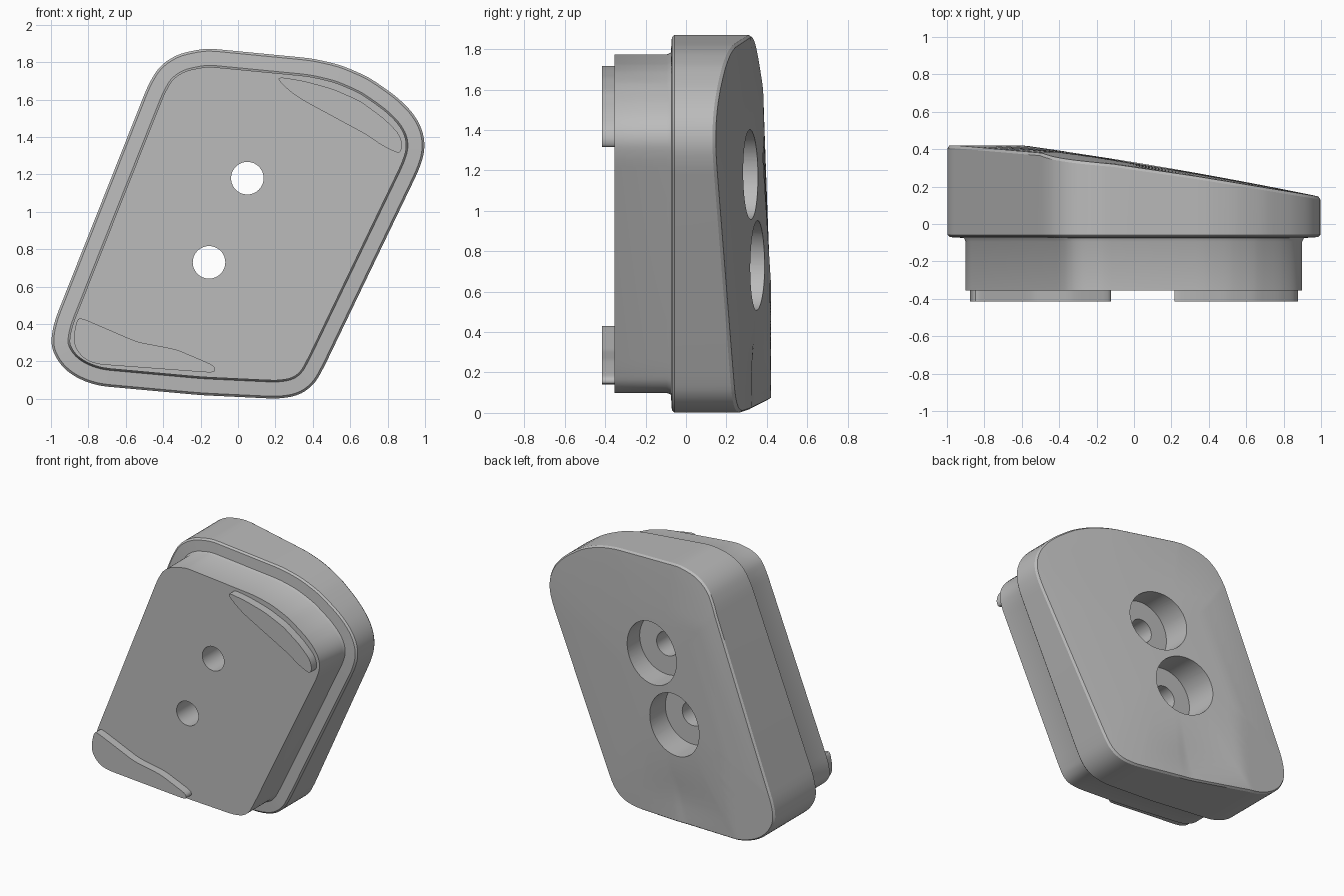
import bpy, bmesh, math
from mathutils import Vector

cube = bpy.data.objects.get("Cube")
if cube:
    bpy.data.objects.remove(cube, do_unlink=True)

grey = bpy.data.materials.new("plain grey")
grey.use_nodes = True
grey.diffuse_color = (0.5, 0.5, 0.5, 1)
grey.node_tree.nodes["Principled BSDF"].inputs["Base Color"].default_value = (0.5, 0.5, 0.5, 1)

# Slanted outline and the two locating tabs, as (x, z), clockwise
OUTLINE = [(-1, .32), (-.98, .42), (-.48, 1.68), (-.42, 1.78), (-.32, 1.845), (-.17, 1.875),
           (.4, 1.82), (.55, 1.785), (.7, 1.72), (.85, 1.615), (.94, 1.525), (.99, 1.43),
           (1, 1.33), (.97, 1.23), (.46, .17), (.41, .08), (.33, .02), (.22, 0),
           (-.2, .02), (-.75, .07), (-.86, .11), (-.94, .17), (-.99, .25)]
UPPER_TAB = [(.21, 1.71), (.23, 1.72), (.35, 1.7), (.5, 1.66), (.65, 1.595), (.78, 1.5),
             (.86, 1.42), (.88, 1.36), (.87, 1.32), (.85, 1.315), (.76, 1.36), (.7, 1.405),
             (.34, 1.6), (.27, 1.65)]
LOWER_TAB = [(-.88, .33), (-.86, .43), (-.83, .43), (-.54, .305), (-.33, .265), (-.13, .18),
             (-.12, .15), (-.14, .14), (-.75, .185), (-.82, .21), (-.87, .27)]
HOLES = [(.05, 1.18), (-.155, .73)]
CENTRE = Vector((0, .94))


def soften(points, cut=.03, rounds=2):
    """Trim every corner by a short length."""
    pts = [Vector(p) for p in points]
    for _ in range(rounds):
        out = []
        for i, p in enumerate(pts):
            for q in (pts[i - 1], pts[(i + 1) % len(pts)]):
                d = q - p
                out.append(p + d.normalized() * min(cut, d.length * .25))
        pts = out
    return pts


def inset(pts, amount):
    """Move a clockwise outline inwards."""
    out = []
    for i, p in enumerate(pts):
        t = (pts[(i + 1) % len(pts)] - pts[i - 1]).normalized()
        out.append(p + Vector((t.y, -t.x)) * amount)
    return out


def loft(name, rings, apex=None):
    """Join rings of 3D points; close with a cap or with a fan to the apex."""
    bm = bmesh.new()
    loops = [[bm.verts.new(p) for p in ring] for ring in rings]
    n = len(loops[0])
    for a, b in zip(loops, loops[1:]):
        for i in range(n):
            bm.faces.new((a[i], a[(i + 1) % n], b[(i + 1) % n], b[i]))
    bm.faces.new(loops[0])
    if apex:
        tip = bm.verts.new(apex)
        for i in range(n):
            bm.faces.new((loops[-1][i], loops[-1][(i + 1) % n], tip))
    else:
        bm.faces.new(loops[-1])
    bmesh.ops.recalc_face_normals(bm, faces=bm.faces)
    mesh = bpy.data.meshes.new(name)
    bm.to_mesh(mesh)
    bm.free()
    mesh.materials.append(grey)
    obj = bpy.data.objects.new(name, mesh)
    bpy.context.collection.objects.link(obj)
    return obj


def at(pts, y):
    return [(p.x, y, p.y) for p in pts]


def back_y(x, z, s):
    """Sloping back: flat on one side, slightly crowned, with a shallow dip low down."""
    y = .145 + .165 * (1 - x) + .02 * (1 - s * s)
    y -= .2 * max(0, z - 1.5) * max(0, -x)
    y -= .025 * math.exp(-((x + .25) / .15) ** 2 - ((z - .2) / .2) ** 2)
    return min(y, .42)


def back_ring(pts, s, drop=0):
    scaled = [CENTRE + (p - CENTRE) * s for p in pts]
    return [(p.x, back_y(p.x, p.y, s) - drop, p.y) for p in scaled]


def smooth(obj):
    bpy.ops.object.select_all(action='DESELECT')
    obj.select_set(True)
    bpy.context.view_layer.objects.active = obj
    bpy.ops.object.shade_smooth_by_angle(angle=math.radians(30))


# Body: narrow front plug, wide flange, sloping back
outer = soften(OUTLINE)
plug = inset(outer, .097)
rings = [at(plug, -.355), at(plug, -.095), at(inset(outer, .088), -.075),
         at(inset(outer, .012), -.07), at(outer, -.058), back_ring(outer, 1, .015)]
rings += [back_ring(inset(outer, .01), 1)]
rings += [back_ring(outer, s / 16) for s in range(15, 0, -1)]
body = loft("body", rings, (CENTRE.x, back_y(CENTRE.x, CENTRE.y, 0), CENTRE.y))


def drill(x, z, radius, y0, y1):
    bpy.ops.mesh.primitive_cylinder_add(vertices=64, radius=radius, depth=y1 - y0,
                                        location=(x, (y0 + y1) / 2, z),
                                        rotation=(math.pi / 2, 0, 0))
    cutter = bpy.context.object
    cutter.name = "hole_cutter"
    cutter.hide_render = True
    cutter.data.materials.append(grey)
    bpy.context.view_layer.objects.active = body
    mod = body.modifiers.new("hole", 'BOOLEAN')
    mod.operation = 'DIFFERENCE'
    mod.solver = 'EXACT'
    mod.object = cutter
    bpy.ops.object.modifier_apply(modifier=mod.name)
    bpy.data.objects.remove(cutter, do_unlink=True)


# Screw holes with wide recesses from the back
for x, z in HOLES:
    drill(x, z, .222, .14, .7)
    drill(x, z, .087, -.6, .3)
smooth(body)

# Raised tabs on the front face
for name, points in (("upper_tab", UPPER_TAB), ("lower_tab", LOWER_TAB)):
    shape = soften(points, .02)
    smooth(loft(name, [at(shape, -.415), at(shape, -.35)]))
